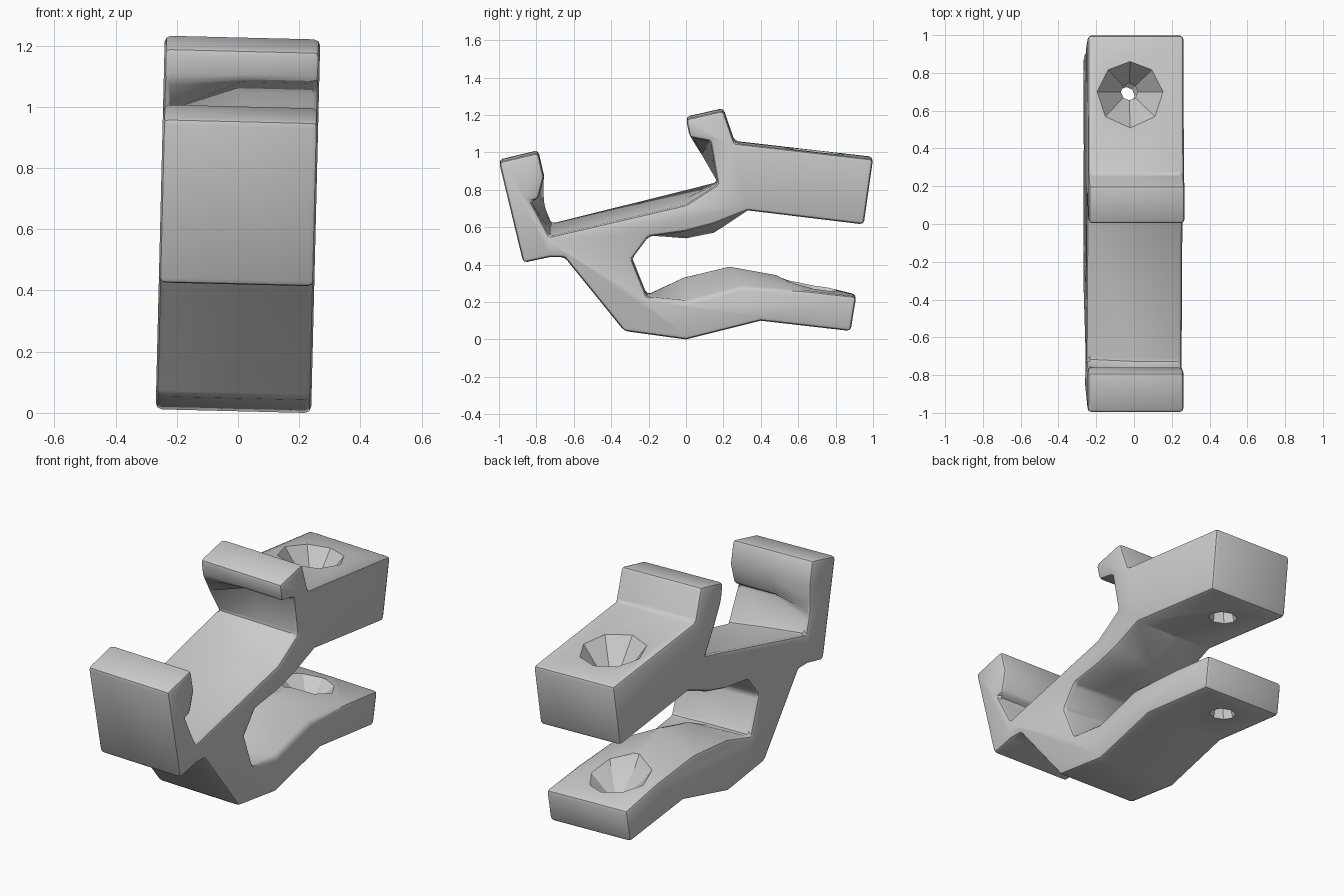
import bpy, bmesh, math
from mathutils import Matrix, Vector

cube = bpy.data.objects.get("Cube")
if cube:
    bpy.data.objects.remove(cube, do_unlink=True)

HALF_WIDTH = 0.254

# Side outline (y, z) on the left face
outline = [
    (-.87, .41), (-1, .95), (-.79, 1), (-.76, .87), (-.79, .75), (-.83, .74),
    (-.73, .55), (0, .72), (.17, .83), (.13, 1.06), (.02, 1.08), (0, 1.18),
    (.2, 1.225), (.26, 1.05), (1, .965), (.95, .615), (.33, .69), (.15, .62),
    (0, .58), (-.2, .55), (-.29, .43), (-.21, .23), (0, .2), (.3, .28),
    (.63, .26), (.91, .23), (.88, .045), (.4, .1), (0, 0), (-.33, .045),
    (-.65, .44), (-.73, .44),
]
# Points that move on the other cross-sections
middle_changes = {6: (-.73, .58), 7: (0, .75), 17: (.15, .565), 18: (0, .535),
                  22: (0, .33), 23: (.22, .385), 24: (.5, .335)}
right_changes = {4: (-.76, .78), 5: (-.75, .7), 6: (-.72, .61), 7: (0, .79),
                 9: (.08, .97), 22: (0, .29), 23: (.3, .315), 24: (.63, .28)}


def section(changes):
    return [changes.get(i, p) for i, p in enumerate(outline)]


def make_object(name, bm):
    bmesh.ops.recalc_face_normals(bm, faces=bm.faces)
    mesh = bpy.data.meshes.new(name)
    bm.to_mesh(mesh)
    bm.free()
    obj = bpy.data.objects.new(name, mesh)
    bpy.context.collection.objects.link(obj)
    return obj


def loft(name, stations):
    """Skin matching (y, z) sections placed along x."""
    bm = bmesh.new()
    rings = [[bm.verts.new((x, y, z)) for y, z in pts] for x, pts in stations]
    count = len(rings[0])
    for a, b in zip(rings, rings[1:]):
        for i in range(count):
            j = (i + 1) % count
            bm.faces.new((a[i], a[j], b[j], b[i]))
    bm.faces.new(rings[0])
    bm.faces.new(rings[-1])
    return make_object(name, bm)


def hole_cutter(name, centre, levels, sides=8):
    """Stack of rings (z, radius) making a flared hole."""
    bm = bmesh.new()
    rings = []
    for z, r in levels:
        angles = [math.tau * i / sides for i in range(sides)]
        rings.append([bm.verts.new((centre[0] + r * math.cos(a),
                                    centre[1] + r * math.sin(a), z)) for a in angles])
    for a, b in zip(rings, rings[1:]):
        for i in range(sides):
            j = (i + 1) % sides
            bm.faces.new((a[i], a[j], b[j], b[i]))
    bm.faces.new(rings[0])
    bm.faces.new(rings[-1])
    obj = make_object(name, bm)
    obj.hide_render = True
    return obj


# Bracket body with two hooks and two jaws
body = loft("clamp_bracket", [(HALF_WIDTH, outline),
                              (0, section(middle_changes)),
                              (-HALF_WIDTH, section(right_changes))])
bpy.context.view_layer.objects.active = body
body.select_set(True)

# Rounded edges
bevel = body.modifiers.new("rounded_edges", "BEVEL")
bevel.width = 0.022
bevel.segments = 2
bevel.limit_method = "ANGLE"
bevel.angle_limit = math.radians(38)
bpy.ops.object.modifier_apply(modifier=bevel.name)

# Flared bolt holes through both jaws
cutters = [
    hole_cutter("upper_jaw_hole", (-.03, .7),
                [(.55, .085), (.66, .075), (.83, .045), (1.02, .19), (1.12, .26)]),
    hole_cutter("lower_jaw_hole", (-.03, .68),
                [(-.05, .075), (.08, .07), (.17, .045), (.28, .17), (.4, .25)]),
]
for cutter in cutters:
    cut = body.modifiers.new(cutter.name, "BOOLEAN")
    cut.operation = "DIFFERENCE"
    cut.solver = "EXACT"
    cut.object = cutter
    bpy.ops.object.modifier_apply(modifier=cut.name)
    bpy.data.objects.remove(cutter, do_unlink=True)

# Slight sideways lean, then rest on the floor
body.data.transform(Matrix.Rotation(math.radians(1.4), 4, "Y"))
low = min(v.co.z for v in body.data.vertices)
body.data.transform(Matrix.Translation(Vector((-.015, 0, -low))))
bpy.ops.object.shade_smooth_by_angle(angle=math.radians(30))
